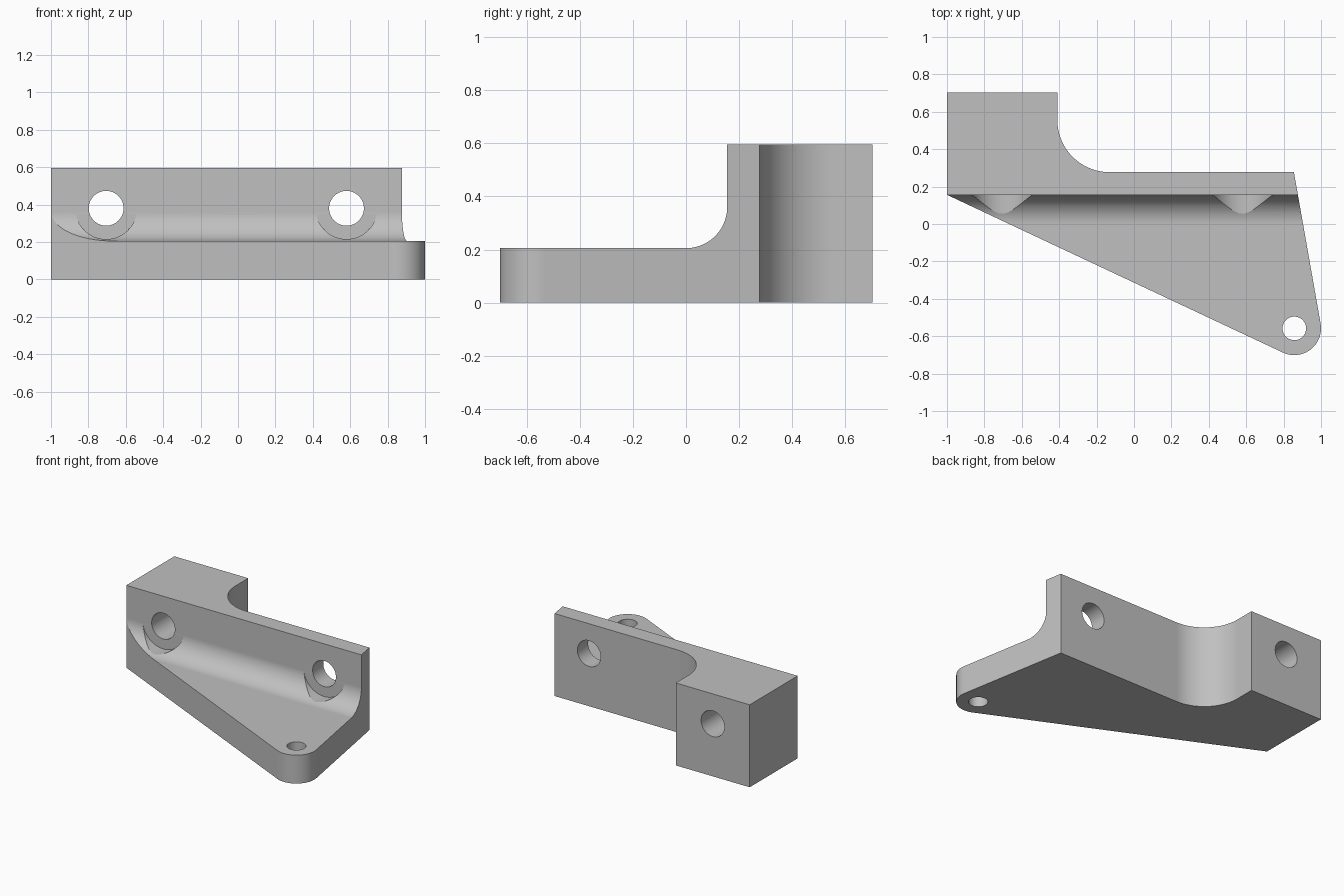
import bpy, bmesh
from math import sin, cos, pi, acos, atan2, hypot, radians
from mathutils import Matrix, Vector

cube = bpy.data.objects.get("Cube")
if cube:
    bpy.data.objects.remove(cube, do_unlink=True)

grey = bpy.data.materials.new("light grey")
grey.use_nodes = True
COLOUR = (0.53, 0.53, 0.53, 1)
grey.diffuse_color = COLOUR
grey.node_tree.nodes["Principled BSDF"].inputs["Base Color"].default_value = COLOUR


def arc(cx, cy, r, a0, a1, n=24):
    return [(cx + r * cos(a0 + (a1 - a0) * i / n), cy + r * sin(a0 + (a1 - a0) * i / n))
            for i in range(n + 1)]


def make_object(name, bm):
    bmesh.ops.recalc_face_normals(bm, faces=bm.faces)
    mesh = bpy.data.meshes.new(name)
    bm.to_mesh(mesh)
    bm.free()
    mesh.materials.append(grey)
    ob = bpy.data.objects.new(name, mesh)
    bpy.context.collection.objects.link(ob)
    return ob


def prism(name, points, direction):
    """Extrude a closed outline of 3D points along a direction."""
    bm = bmesh.new()
    face = bm.faces.new([bm.verts.new(p) for p in points])
    new = bmesh.ops.extrude_face_region(bm, geom=[face])["geom"]
    bmesh.ops.translate(bm, vec=direction,
                        verts=[v for v in new if isinstance(v, bmesh.types.BMVert)])
    return make_object(name, bm)


def cylinder(name, centre, r, depth, axis):
    bm = bmesh.new()
    turn = Matrix.Rotation(pi / 2, 4, 'X') if axis == 'Y' else Matrix()
    bmesh.ops.create_cone(bm, cap_ends=True, segments=64, radius1=r, radius2=r,
                          depth=depth, matrix=Matrix.Translation(centre) @ turn)
    return make_object(name, bm)


def combine(target, tool, operation):
    mod = target.modifiers.new("cut", 'BOOLEAN')
    mod.operation = operation
    mod.solver = 'EXACT'
    mod.object = tool
    bpy.context.view_layer.objects.active = target
    bpy.ops.object.modifier_apply(modifier=mod.name)
    bpy.data.objects.remove(tool, do_unlink=True)


# Plan outline: block, concave corner, thin wall, rounded toe
TOE, TOE_R = (0.857, -0.558), 0.143
LEFT, RIGHT = (-1, 0.156), (0.855, 0.277)


def tangent_angle(p, side):
    dx, dy = p[0] - TOE[0], p[1] - TOE[1]
    return atan2(dy, dx) + side * acos(TOE_R / hypot(dx, dy))


a_right = tangent_angle(RIGHT, -1)
a_left = tangent_angle(LEFT, 1)
while a_left > a_right:
    a_left -= 2 * pi
plan = [(-1, 0.702), (-0.41, 0.702)]
plan += arc(-0.13, 0.557, 0.28, pi, 1.5 * pi)
plan += [RIGHT] + arc(*TOE, TOE_R, a_right, a_left) + [LEFT]
bracket = prism("bracket", [(x, y, -0.2) for x, y in plan], Vector((0, 0, 1.2)))

# Side profile: base plate, fillet, upright wall
side = [(-0.9, 0), (-0.9, 0.205)] + arc(0, 0.36, 0.155, -pi / 2, 0)
side += [(0.155, 0.595), (0.9, 0.595), (0.9, 0)]
combine(bracket, prism("side_profile", [(-1.2, y, z) for y, z in side],
                       Vector((2.4, 0, 0))), 'INTERSECT')

# Wall bolt holes with spot faces cut into the fillet
for x in (-0.705, 0.58):
    combine(bracket, cylinder("spot_face", (x, -0.1455, 0.38), 0.165, 0.6, 'Y'), 'DIFFERENCE')
    combine(bracket, cylinder("wall_hole", (x, 0.3, 0.38), 0.093, 2, 'Y'), 'DIFFERENCE')

# Toe hole
combine(bracket, cylinder("toe_hole", (*TOE, 0.1), 0.063, 1, 'Z'), 'DIFFERENCE')

# Smooth curved surfaces, keeping flats flat
bpy.ops.object.select_all(action='DESELECT')
bracket.select_set(True)
bpy.context.view_layer.objects.active = bracket
bpy.ops.object.shade_smooth_by_angle(angle=radians(20))
weighted = bracket.modifiers.new("flat normals", 'WEIGHTED_NORMAL')
weighted.keep_sharp = True
weighted.weight = 100
